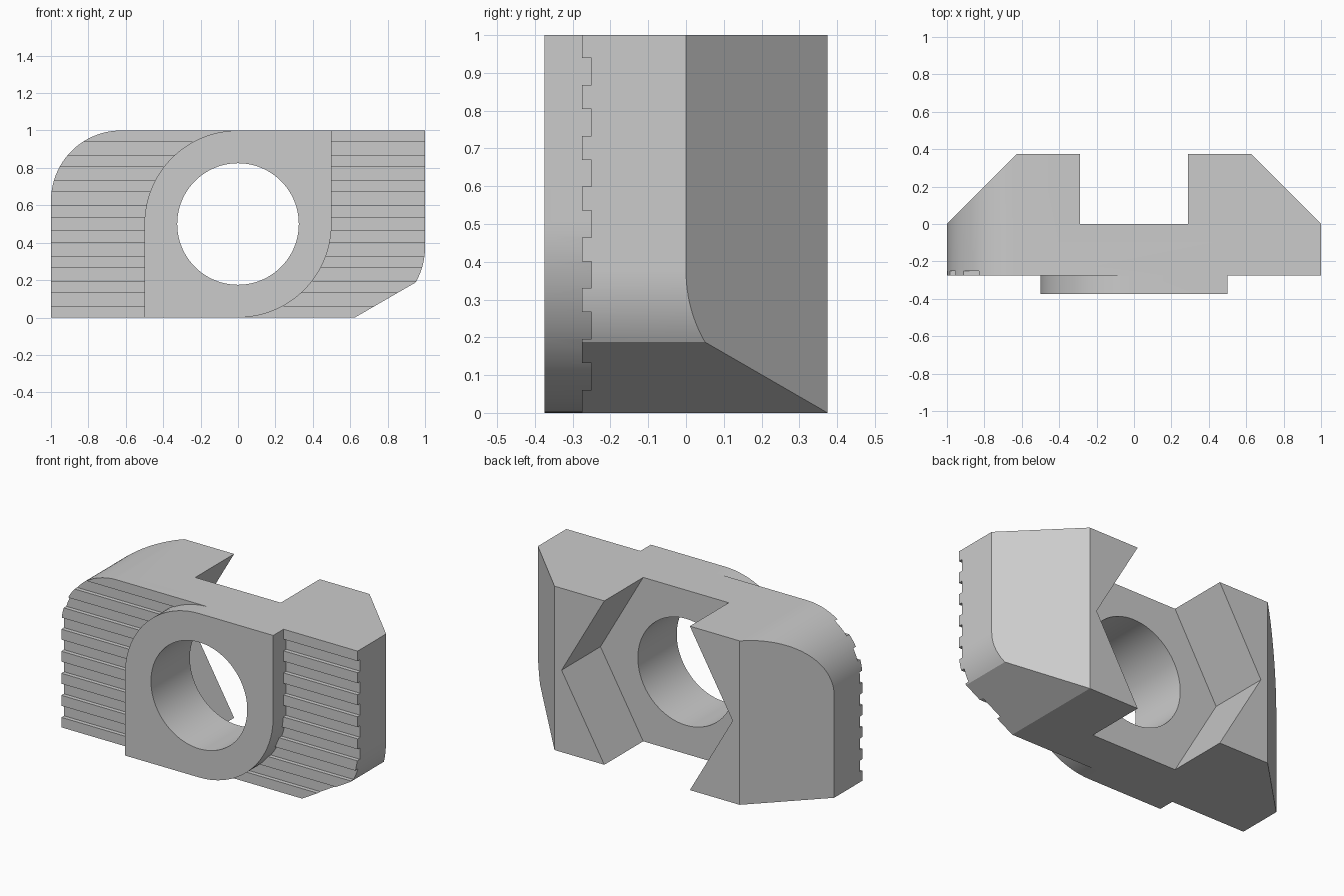
import bpy, bmesh
from math import sin, cos, radians, pi, sqrt

if "Cube" in bpy.data.objects:
    bpy.data.objects.remove(bpy.data.objects["Cube"], do_unlink=True)

metal = bpy.data.materials.new("light grey metal")
metal.use_nodes = True
grey = (0.6, 0.6, 0.6, 1)
metal.diffuse_color = grey
metal.node_tree.nodes["Principled BSDF"].inputs["Base Color"].default_value = grey


def arc(cx, cz, r, start, end, steps=24):
    """Points on an arc in the XZ plane, angles in degrees."""
    angles = [radians(start + (end - start) * i / steps) for i in range(steps + 1)]
    return [(cx + r * cos(a), cz + r * sin(a)) for a in angles]


def prism(name, outline, y0, y1):
    """Extrude an XZ outline from y0 to y1."""
    bm = bmesh.new()
    face = bm.faces.new([bm.verts.new((x, y0, z)) for x, z in outline])
    moved = bmesh.ops.extrude_face_region(bm, geom=[face])["geom"]
    verts = [v for v in moved if isinstance(v, bmesh.types.BMVert)]
    bmesh.ops.translate(bm, verts=verts, vec=(0, y1 - y0, 0))
    return finish(name, bm)


def finish(name, bm):
    bmesh.ops.recalc_face_normals(bm, faces=bm.faces)
    mesh = bpy.data.meshes.new(name)
    bm.to_mesh(mesh)
    bm.free()
    mesh.materials.append(metal)
    obj = bpy.data.objects.new(name, mesh)
    bpy.context.collection.objects.link(obj)
    return obj


def combine(target, other, operation):
    """Apply a boolean and remove the helper."""
    mod = target.modifiers.new(operation, "BOOLEAN")
    mod.object, mod.operation, mod.solver = other, operation, "EXACT"
    bpy.context.view_layer.objects.active = target
    bpy.ops.object.modifier_apply(modifier=mod.name)
    bpy.data.objects.remove(other, do_unlink=True)


# Body: one rounded upper corner, one lower corner cut off by a slope
R = 0.375
outline = [(-1, 0), (1 - R, 0)] + arc(1 - R, R, R, -30, 0, 12)
outline += [(1, 1)] + arc(R - 1, 1 - R, R, 90, 180)
body = prism("slot_nut", outline, -0.275, R)

# Sloped back shoulders
bm = bmesh.new()
bm.from_mesh(body.data)
for side in (-1, 1):
    cut = bmesh.ops.bisect_plane(
        bm, geom=bm.verts[:] + bm.edges[:] + bm.faces[:], dist=1e-5,
        plane_co=(side, 0, 0), plane_no=(side, 1, 0), clear_outer=True)
    edges = [e for e in bm.edges if e.is_boundary]
    bmesh.ops.holes_fill(bm, edges=edges, sides=0)
bmesh.ops.recalc_face_normals(bm, faces=bm.faces)
bm.to_mesh(body.data)
bm.free()

# Grip grooves across the front
for i in range(-3, 4):
    z, h = 0.5 + i * 0.1345, 0.0355
    groove = prism("groove_cutter", [(-1.1, z - h), (1.1, z - h), (1.1, z + h), (-1.1, z + h)],
                   -0.35, -0.25)
    combine(body, groove, "DIFFERENCE")

# Raised front boss with two opposite rounded corners
boss_outline = [(-0.5, 0)] + arc(0, 0.5, 0.5, -90, 0) + [(0.5, 1)] + arc(0, 0.5, 0.5, 90, 180)
combine(body, prism("boss", boss_outline, -0.375, -0.2), "UNION")

# Hexagonal pocket in the back, open at top and bottom
w = 0.5 / sqrt(3)
pocket = [(2 * w, 0.5), (w, 1), (w, 1.2), (-w, 1.2), (-w, 1),
          (-2 * w, 0.5), (-w, 0), (-w, -0.2), (w, -0.2), (w, 0)]
combine(body, prism("pocket_cutter", pocket, 0, 0.6), "DIFFERENCE")

# Through hole
combine(body, prism("hole_cutter", arc(0, 0.5, 0.325, 0, 360, 96)[:-1], -0.6, 0.6), "DIFFERENCE")

bpy.ops.object.select_all(action="DESELECT")
body.select_set(True)
bpy.context.view_layer.objects.active = body
bpy.ops.object.shade_smooth_by_angle(angle=radians(20))
